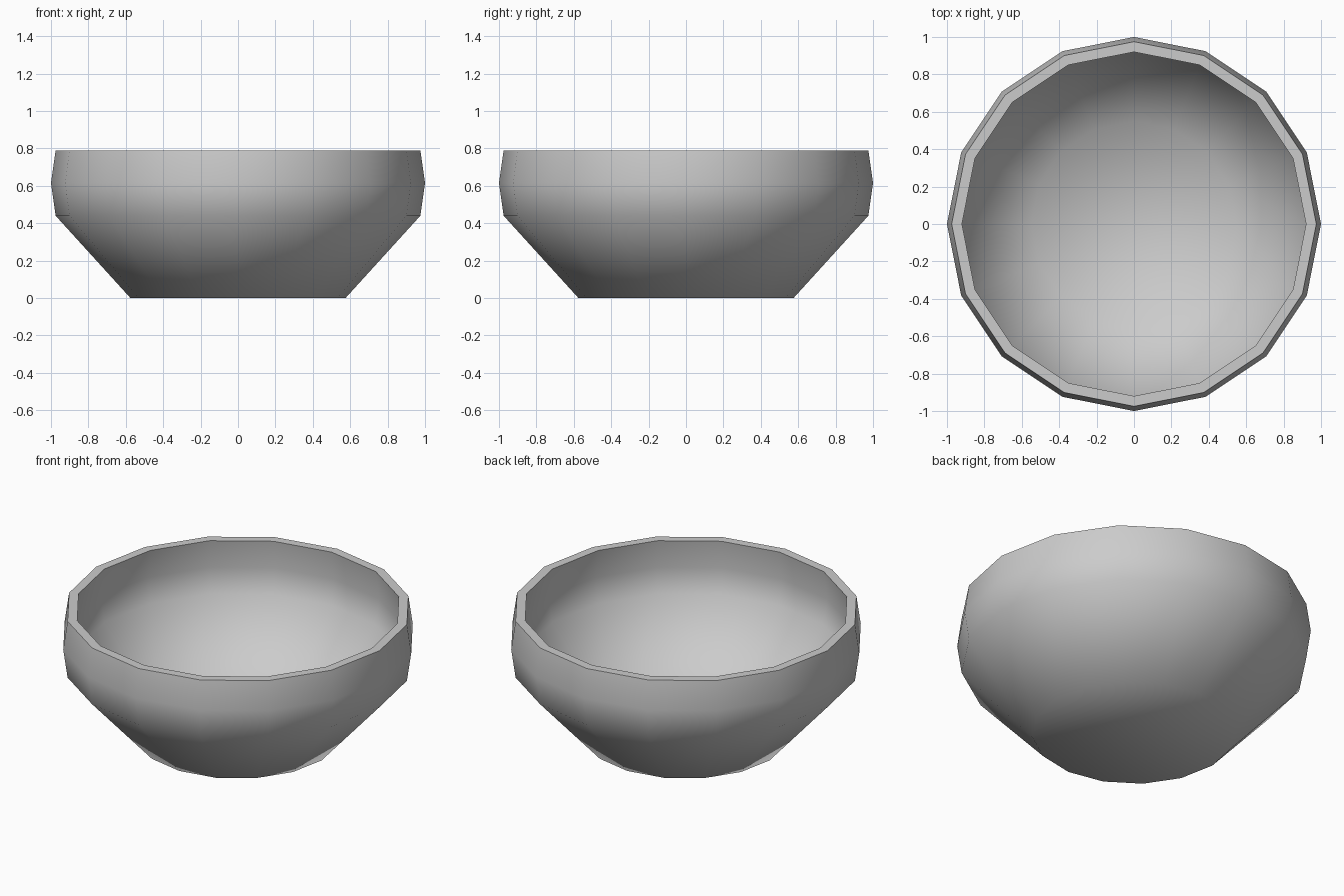
import bpy, bmesh, math

cube = bpy.data.objects.get("Cube")
if cube:
    bpy.data.objects.remove(cube, do_unlink=True)

SIDES = 16

# One flat grey for the whole bowl
grey = bpy.data.materials.new("plain_grey")
grey.use_nodes = True
colour = (0.6, 0.6, 0.6, 1)
grey.diffuse_color = colour
grey.node_tree.nodes["Principled BSDF"].inputs["Base Color"].default_value = colour

# Profile (radius, height): outside foot, up to the rim, down to the inside floor
profile = [(0.575, 0), (0.975, 0.44), (1, 0.615), (0.975, 0.79),
           (0.92, 0.79), (0.942, 0.615), (0.92, 0.46), (0.55, 0.055)]

bm = bmesh.new()
rings = []
for radius, height in profile:
    angles = [math.tau * i / SIDES for i in range(SIDES)]
    rings.append([bm.verts.new((radius * math.cos(a), radius * math.sin(a), height))
                  for a in angles])

# Walls between neighbouring rings
for low, high in zip(rings, rings[1:]):
    for i in range(SIDES):
        j = (i + 1) % SIDES
        bm.faces.new((low[i], low[j], high[j], high[i]))

# Underside and inside floor
bm.faces.new(rings[0][::-1])
bm.faces.new(rings[-1])
bmesh.ops.recalc_face_normals(bm, faces=bm.faces)

mesh = bpy.data.meshes.new("bowl")
bm.to_mesh(mesh)
bm.free()
mesh.materials.append(grey)
bowl = bpy.data.objects.new("bowl", mesh)
bpy.context.collection.objects.link(bowl)

# Smooth walls and base, crisp rim
bpy.ops.object.select_all(action="DESELECT")
bowl.select_set(True)
bpy.context.view_layer.objects.active = bowl
bpy.ops.object.shade_smooth_by_angle(angle=math.radians(60))
